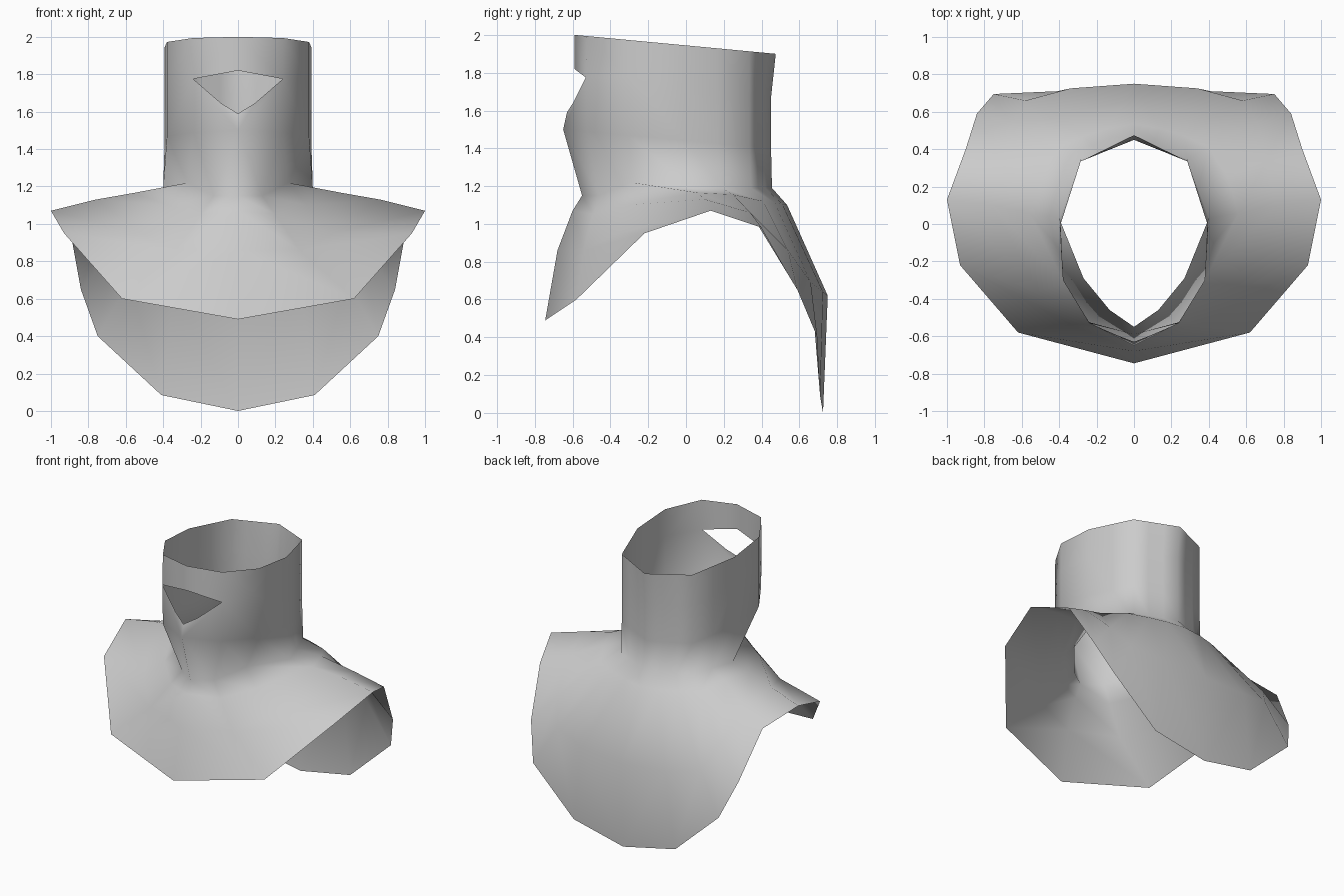
import bpy

if "Cube" in bpy.data.objects:
    bpy.data.objects.remove(bpy.data.objects["Cube"])

# One cloth colour
cloth = bpy.data.materials.new("grey cloth")
cloth.diffuse_color = (0.6, 0.6, 0.6, 1)
cloth.use_nodes = True
cloth.node_tree.nodes["Principled BSDF"].inputs["Base Color"].default_value = cloth.diffuse_color


def lerp(a, b, t):
    return tuple(p + (q - p) * t for p, q in zip(a, b))


def widen(ring):
    """Spread a six-point half ring over the nine columns of the cape."""
    f, a, b, side, rear, back = ring
    return [f, a, b, side, lerp(side, rear, 0.5), rear,
            lerp(rear, back, 1 / 3), lerp(rear, back, 2 / 3), back]


# Half plan of the neck tube, front to back
plan = [(0.24, -0.525), (0.38, -0.30), (0.392, 0.0), (0.285, 0.335)]


def neck_ring(front_y, front_z, back_y, back_z):
    """Tilted ring of the neck tube."""
    pts = [(0, front_y)] + plan + [(0, back_y)]
    span = back_y - front_y
    return widen([(x, y, front_z + (back_z - front_z) * (y - front_y) / span)
                  for x, y in pts])


rows = [
    neck_ring(-0.59, 2.0, 0.475, 1.90),
    neck_ring(-0.59, 1.82, 0.45, 1.67),
    neck_ring(-0.65, 1.50, 0.45, 1.40),
    # pinched base of the neck
    widen([(0, -0.55, 1.15), (0.13, -0.46, 1.15), (0.27, -0.29, 1.22),
           (0.40, 0.03, 1.19), (0.285, 0.345, 1.19), (0, 0.455, 1.19)]),
    # start of the shoulders
    [(0, -0.60, 1.07), (0.20, -0.49, 1.05), (0.37, -0.32, 1.10),
     (0.56, 0.06, 1.165), (0.50, 0.25, 1.155), (0.40, 0.41, 1.12),
     (0.27, 0.47, 1.11), (0.14, 0.51, 1.105), (0, 0.535, 1.10)],
    # middle of the cape
    [(0, -0.68, 0.86), (0.33, -0.54, 0.86), (0.51, -0.36, 0.95),
     (0.76, 0.10, 1.13), (0.71, 0.34, 1.06), (0.66, 0.54, 0.86),
     (0.58, 0.66, 0.69), (0.34, 0.725, 0.64), (0, 0.75, 0.62)],
    # hem
    [(0, -0.745, 0.49), (0.62, -0.58, 0.60), (0.93, -0.22, 0.95),
     (1.0, 0.13, 1.07), (0.90, 0.40, 0.98), (0.84, 0.59, 0.65),
     (0.75, 0.695, 0.40), (0.41, 0.71, 0.085), (0, 0.725, 0.0)],
]
# Eyelet corner heights under its slanted top edge
rows[1][1] = (0.24, -0.53, 1.775)

verts = [p for r in rows for p in r]
n = 9
faces = []
for r in range(len(rows) - 1):
    for c in range(n - 1):
        if (r, c) == (1, 0):
            continue
        a = r * n + c
        faces.append((a, a + n, a + n + 1, a + 1))

# Opening in the front of the neck, with the cloth below it
mid, low = len(verts), len(verts) + 1
verts += [(0.09, -0.595, 1.645), (0, -0.63, 1.59)]
faces += [(n + 1, mid, 2 * n, 2 * n + 1), (mid, low, 2 * n)]

mesh = bpy.data.meshes.new("hooded_collar")
mesh.from_pydata(verts, [], faces)
mesh.materials.append(cloth)
mesh.update()
for p in mesh.polygons:
    p.use_smooth = True
collar = bpy.data.objects.new("neck_scarf", mesh)
bpy.context.collection.objects.link(collar)

# Other half
mirror = collar.modifiers.new("mirror", 'MIRROR')
mirror.use_clip = True
mirror.merge_threshold = 0.001
